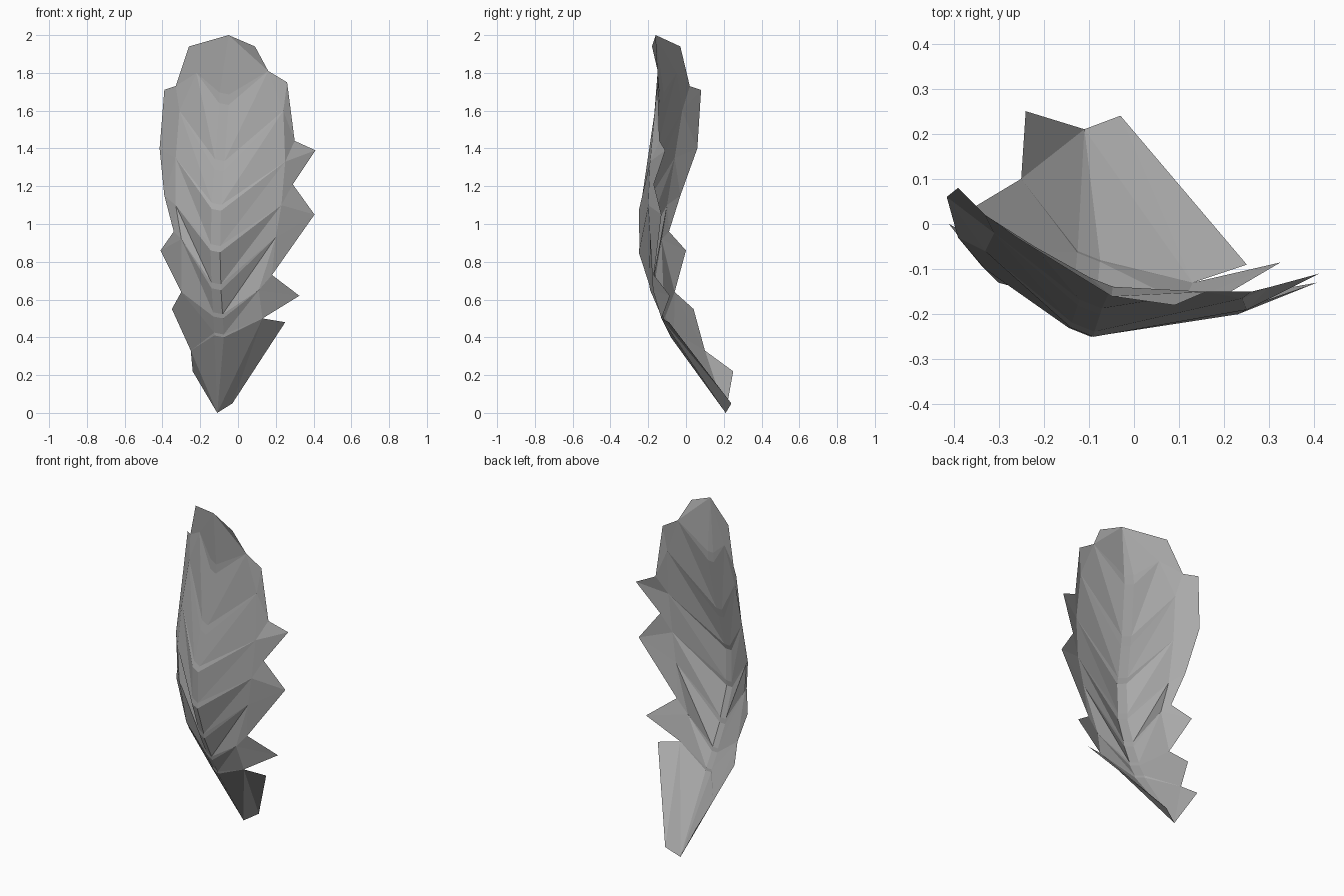
import bpy
import bmesh
from mathutils import Vector

default_cube = bpy.data.objects.get("Cube")
if default_cube:
    bpy.data.objects.remove(default_cube, do_unlink=True)

# One plain grey for the whole leaf
grey = bpy.data.materials.new("leaf grey")
grey.use_nodes = True
leaf_colour = (0.4, 0.4, 0.4, 1)
grey.diffuse_color = leaf_colour
grey.node_tree.nodes["Principled BSDF"].inputs["Base Color"].default_value = leaf_colour


def rail(*points):
    return [Vector(point) for point in points]


# Curved midrib, from the stalk end to the tip
spine = rail((-.11, .21, 0), (-.095, -.08, .4), (-.1, -.13, .5), (-.11, -.19, .65),
             (-.115, -.25, .85), (-.11, -.25, 1.07), (-.095, -.2, 1.28),
             (-.07, -.14, 1.63), (-.05, -.16, 2))
base, tip = spine[0], spine[-1]

# Fold lines across each half of the blade, one point for each rib
right_fold = [base] + rail((-.25, .1, .33), (-.3, -.06, .64), (-.3, -.13, .92),
                           (-.33, -.1, 1.1), (-.33, -.06, 1.35), (-.31, -.02, 1.6),
                           (-.22, -.05, 1.8)) + [tip]
left_fold = [base] + rail((.13, -.13, .5), (.11, -.175, .65), (.2, -.19, .93),
                          (.23, -.2, 1.1), (.25, -.19, 1.33), (.24, -.165, 1.6),
                          (.16, -.15, 1.81)) + [tip]

# Toothed outlines
right_rim = [base] + rail((-.24, .25, .22), (-.25, .1, .33), (-.35, .04, .55),
                          (-.3, -.06, .64), (-.41, 0, .86), (-.34, -.09, .96),
                          (-.39, -.03, 1.15), (-.415, .06, 1.4), (-.39, .08, 1.71),
                          (-.33, .02, 1.73), (-.26, -.03, 1.94)) + [tip]
left_rim = [base] + rail((-.03, .24, .05), (.25, -.09, .48), (.13, -.13, .5),
                         (.325, -.085, .62), (.18, -.17, .73), (.405, -.13, 1.05),
                         (.29, -.17, 1.21), (.41, -.11, 1.39), (.3, -.14, 1.44),
                         (.26, -.15, 1.75), (.16, -.15, 1.81), (.09, -.18, 1.94)) + [tip]

# The midrib strip is tilted, its right side lying further back
right_offset = Vector((-.03, .02, .01))
left_offset = Vector((.02, 0, 0))


def midrib_side(offset):
    """Side of the midrib strip, with two points where each vein starts."""
    side = [base]
    for point, following in zip(spine[1:-1], spine[2:]):
        vein_top = point.lerp(following, .15) + Vector((0, .004, 0))
        side += [point + offset, vein_top + offset]
    return side + [tip]


def add_triangle(bm, corners):
    a, b, c = corners
    if (b - a).cross(c - a).length > 1e-6:
        bm.faces.new([bm.verts.new(corner) for corner in corners])


def bridge(bm, first, second, matched=False):
    """Fill between two rails, pairing points or taking the shorter diagonal."""
    i = j = 0
    while i < len(first) - 1 or j < len(second) - 1:
        if i == len(first) - 1:
            step_first = False
        elif j == len(second) - 1:
            step_first = True
        elif matched:
            step_first = i < j
        else:
            step_first = ((first[i + 1] - second[j]).length
                          < (first[i] - second[j + 1]).length)
        if step_first:
            add_triangle(bm, (first[i], first[i + 1], second[j]))
            i += 1
        else:
            add_triangle(bm, (first[i], second[j + 1], second[j]))
            j += 1


# Midrib strip between the two halves of the blade
blade = bmesh.new()
bridge(blade, midrib_side(right_offset), midrib_side(left_offset), matched=True)

# Blade halves: each vein is a thin wedge closing to a point at the fold
for offset, fold, rim in ((right_offset, right_fold, right_rim),
                          (left_offset, left_fold, left_rim)):
    vein_ends = [point for point in fold[1:-1] for _ in range(2)]
    bridge(blade, midrib_side(offset), [base] + vein_ends + [tip], matched=True)
    bridge(blade, fold, rim)

# Weld the sheet, face it to the front and keep it flat shaded
bmesh.ops.remove_doubles(blade, verts=blade.verts, dist=1e-4)
bmesh.ops.recalc_face_normals(blade, faces=blade.faces)
if sum(face.normal.y * face.calc_area() for face in blade.faces) > 0:
    bmesh.ops.reverse_faces(blade, faces=blade.faces)
mesh = bpy.data.meshes.new("leaf_blade")
blade.to_mesh(mesh)
blade.free()
mesh.materials.append(grey)
bpy.context.collection.objects.link(bpy.data.objects.new("leaf_blade", mesh))
